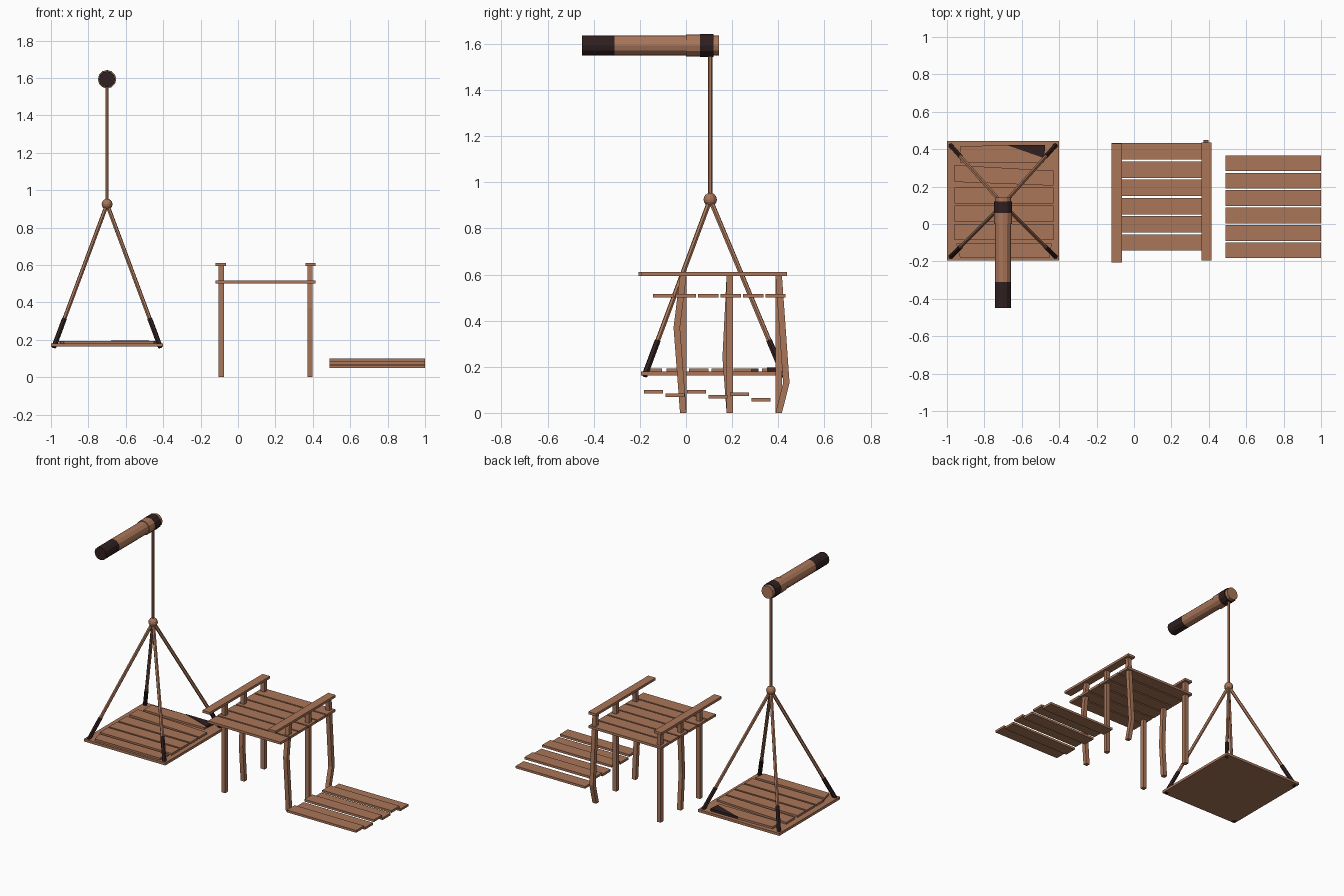
import bpy, bmesh, math
from mathutils import Vector

old = bpy.data.objects.get("Cube")
if old:
    bpy.data.objects.remove(old, do_unlink=True)


def material(name, rgb):
    m = bpy.data.materials.new(name)
    m.use_nodes = True
    m.diffuse_color = (*rgb, 1)
    m.node_tree.nodes["Principled BSDF"].inputs["Base Color"].default_value = (*rgb, 1)
    return m


WOOD = material("brown_wood", (0.40, 0.18, 0.10))
CHAR = material("charred_wood", (0.03, 0.014, 0.014))


def finish(bm, name, mat, smooth=False):
    bmesh.ops.recalc_face_normals(bm, faces=bm.faces)
    me = bpy.data.meshes.new(name)
    bm.to_mesh(me)
    bm.free()
    me.materials.append(mat)
    for p in me.polygons:
        p.use_smooth = smooth
    ob = bpy.data.objects.new(name, me)
    bpy.context.collection.objects.link(ob)
    return ob


def slab(name, outline, z0, z1, mat=WOOD):
    """Flat board: an outline in plan, raised from z0 to z1."""
    bm = bmesh.new()
    face = bm.faces.new([bm.verts.new((x, y, z0)) for x, y in outline])
    out = bmesh.ops.extrude_face_region(bm, geom=[face])
    verts = [v for v in out["geom"] if isinstance(v, bmesh.types.BMVert)]
    bmesh.ops.translate(bm, verts=verts, vec=(0, 0, z1 - z0))
    return finish(bm, name, mat)


def board(name, x0, x1, y0, y1, z0, z1):
    return slab(name, [(x0, y0), (x1, y0), (x1, y1), (x0, y1)], z0, z1)


def rod(name, a, b, r, mat=WOOD, sides=6):
    a, b = Vector(a), Vector(b)
    bm = bmesh.new()
    bmesh.ops.create_cone(bm, cap_ends=True, segments=sides, radius1=r, radius2=r,
                          depth=(b - a).length)
    bm.transform((b - a).to_track_quat('Z', 'Y').to_matrix().to_4x4())
    bmesh.ops.translate(bm, verts=bm.verts, vec=(a + b) / 2)
    return finish(bm, name, mat)


def post(name, x, path, half=0.014):
    """Square post swept through (y, z) points."""
    bm = bmesh.new()
    rings = [[bm.verts.new((x + sx * half, y + sy * half, z))
              for sx, sy in ((-1, -1), (1, -1), (1, 1), (-1, 1))] for y, z in path]
    for lo, hi in zip(rings, rings[1:]):
        for i in range(4):
            j = (i + 1) % 4
            bm.faces.new((lo[i], lo[j], hi[j], hi[i]))
    bm.faces.new(rings[0])
    bm.faces.new(rings[-1])
    return finish(bm, name, WOOD)


# Overhead beam with charred end and banded collar
HX, HY, BZ = -0.70, 0.105, 1.593
for name, y0, y1, r, mat in (
        ("beam_charred_end", -0.45, -0.31, 0.043, CHAR),
        ("beam_middle", -0.31, 0.0, 0.043, WOOD),
        ("collar_front", 0.0, 0.06, 0.048, WOOD),
        ("collar_band", 0.06, 0.12, 0.049, CHAR),
        ("beam_back_end", 0.12, 0.143, 0.043, WOOD)):
    rod(name, (HX, y0, BZ), (HX, y1, BZ), r, mat, 12)

# Hanging rope and knot
rod("main_rope", (HX, HY, 0.92), (HX, HY, 1.56), 0.009)
bm = bmesh.new()
bmesh.ops.create_uvsphere(bm, u_segments=12, v_segments=8, radius=0.029)
bmesh.ops.translate(bm, verts=bm.verts, vec=(HX, HY, 0.925))
finish(bm, "rope_knot", WOOD)

# Four corner ropes, charred near the platform
top = Vector((HX, HY, 0.925))
for sx, side in ((-1, "right"), (1, "left")):
    for y, end in ((-0.18, "front"), (0.425, "back")):
        foot = Vector((HX + sx * 0.285, y, 0.16))
        mid = foot.lerp(top, 0.2)
        rod(f"corner_rope_{end}_{side}", mid, top, 0.011)
        rod(f"charred_rope_{end}_{side}", foot, mid, 0.0135, CHAR)

# Swinging platform and its uneven planks
board("platform_base", -1.0, -0.4, -0.195, 0.445, 0.163, 0.18)
planks = [
    [(-0.93, -0.18), (-0.45, -0.18), (-0.44, -0.105), (-0.95, -0.105)],
    [(-0.96, -0.085), (-0.43, -0.085), (-0.43, 0.0), (-0.96, 0.0)],
    [(-0.96, 0.012), (-0.43, 0.012), (-0.43, 0.098), (-0.96, 0.098)],
    [(-0.96, 0.11), (-0.43, 0.11), (-0.43, 0.195), (-0.96, 0.195)],
    [(-0.96, 0.225), (-0.43, 0.205), (-0.43, 0.285), (-0.96, 0.315)],
    [(-0.93, 0.33), (-0.48, 0.33), (-0.48, 0.352), (-0.68, 0.422), (-0.93, 0.415)],
]
for i, outline in enumerate(planks):
    slab(f"platform_plank_{i + 1}", outline, 0.18, 0.193)
slab("charred_plank_corner", [(-0.48, 0.352), (-0.475, 0.422), (-0.68, 0.422)],
     0.18, 0.196, CHAR)

# Raised deck
for i in range(6):
    y = -0.143 + i * 0.0975
    board(f"deck_plank_{i + 1}", -0.12, 0.415, y, y + 0.088, 0.5, 0.516)
board("rail_right", -0.12, -0.065, -0.205, 0.43, 0.594, 0.61)
board("rail_left", 0.36, 0.415, -0.195, 0.437, 0.594, 0.61)

# Deck posts, some of them crooked
kinks = {("left", 0): (-0.04, 0.37), ("right", 1): (0.172, 0.24), ("left", 2): (0.435, 0.13)}
for side, x in (("right", -0.09), ("left", 0.385)):
    for i, y in enumerate((-0.012, 0.19, 0.402)):
        path = [(y, 0.0), (y, 0.596)]
        if (side, i) in kinks:
            path.insert(1, kinks[side, i])
        post(f"post_{side}_{i + 1}", x, path)

# Low walkway of planks at staggered heights
for i, z in enumerate((0.084, 0.069, 0.084, 0.062, 0.074, 0.05)):
    y = -0.183 + i * 0.0932
    board(f"walkway_plank_{i + 1}", 0.488, 1.0, y, y + 0.084, z, z + 0.015)
